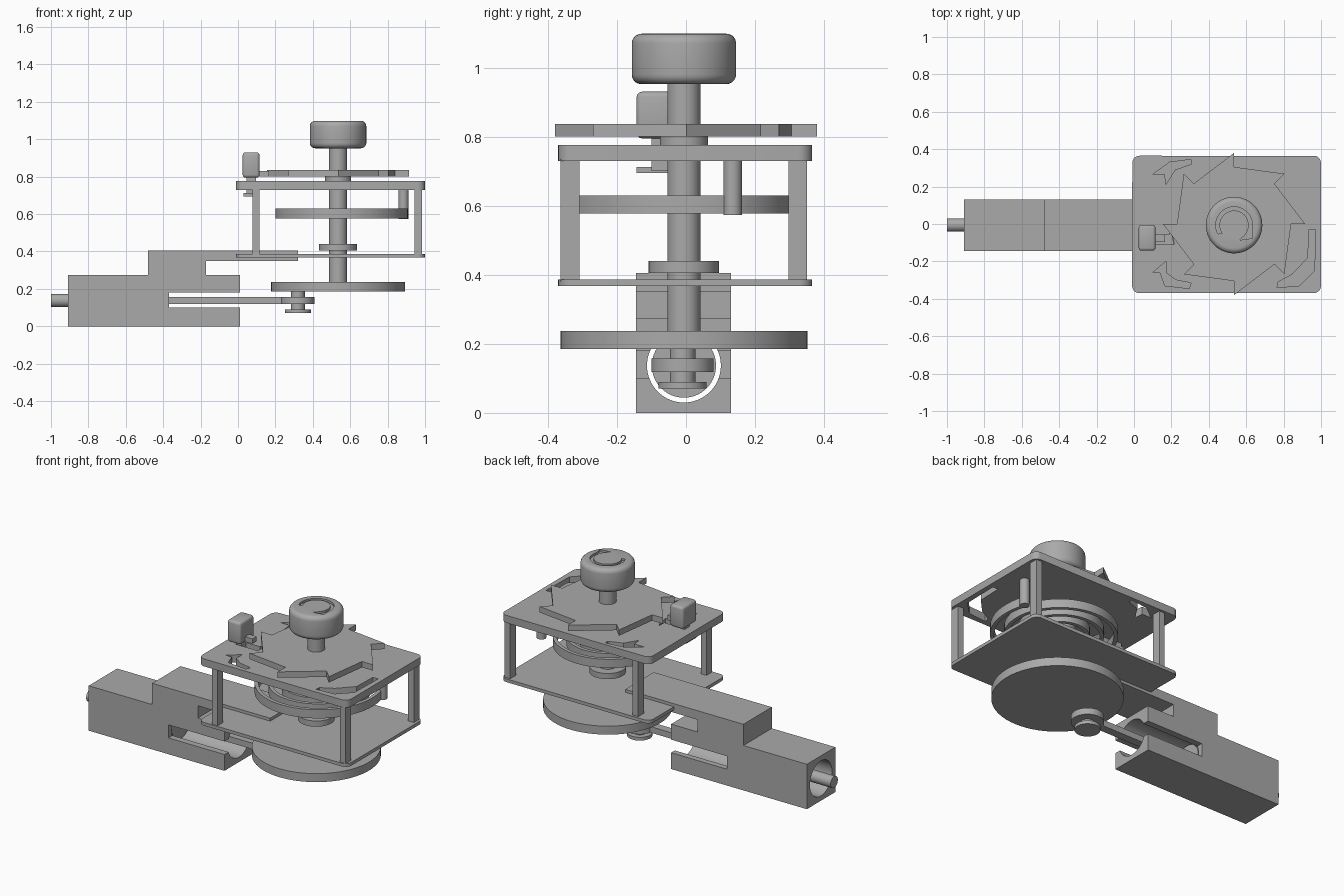
import bpy, bmesh, math
from math import cos, sin, pi, radians

cube = bpy.data.objects.get("Cube")
if cube:
    bpy.data.objects.remove(cube, do_unlink=True)

grey = bpy.data.materials.new("plain grey")
grey.use_nodes = True
grey.diffuse_color = (0.4, 0.4, 0.4, 1)
grey.node_tree.nodes["Principled BSDF"].inputs["Base Color"].default_value = (0.4, 0.4, 0.4, 1)

CY = -0.006          # centre line of the mechanism
SHAFT = (0.535, CY)  # vertical axis
PIN = (0.32, -0.01)  # crank pin axis


def finish(name, bm):
    bmesh.ops.recalc_face_normals(bm, faces=bm.faces)
    mesh = bpy.data.meshes.new(name)
    bm.to_mesh(mesh)
    bm.free()
    mesh.materials.append(grey)
    obj = bpy.data.objects.new(name, mesh)
    bpy.context.collection.objects.link(obj)
    return obj


def prism(name, points, low, high, axis="z"):
    """Extrude an outline along z, or an x-z outline along y."""
    bm = bmesh.new()

    def place(p, h):
        return (p[0], p[1], h) if axis == "z" else (p[0], h, p[1])
    face = bm.faces.new([bm.verts.new(place(p, low)) for p in points])
    up = (0, 0, high - low) if axis == "z" else (0, high - low, 0)
    new = bmesh.ops.extrude_face_region(bm, geom=[face])["geom"]
    bmesh.ops.translate(bm, vec=up, verts=[v for v in new if isinstance(v, bmesh.types.BMVert)])
    return finish(name, bm)


def box(name, x0, x1, y0, y1, z0, z1):
    return prism(name, [(x0, y0), (x1, y0), (x1, y1), (x0, y1)], z0, z1)


def circle(center, r, start=0, end=2 * pi, n=64):
    return [(center[0] + r * cos(start + (end - start) * i / n),
             center[1] + r * sin(start + (end - start) * i / n)) for i in range(n)]


def disc(name, center, r, low, high):
    return prism(name, circle(center, r), low, high)


def rod_x(name, r, x0, x1, z=0.137):
    obj = prism(name, circle((0, 0), r), x0, x1)
    for v in obj.data.vertices:
        x, y, h = v.co
        v.co = (h, x + CY, y + z)
    return obj


def bake(obj):
    mesh = bpy.data.meshes.new_from_object(
        obj.evaluated_get(bpy.context.evaluated_depsgraph_get()))
    obj.modifiers.clear()
    obj.data = mesh


def cut(obj, *cutters):
    for cutter in cutters:
        mod = obj.modifiers.new("cut", "BOOLEAN")
        mod.operation, mod.solver, mod.object = "DIFFERENCE", "EXACT", cutter
        bpy.context.view_layer.update()
        bake(obj)
        bpy.data.objects.remove(cutter, do_unlink=True)


def bevel(obj, width, segments):
    mod = obj.modifiers.new("bevel", "BEVEL")
    mod.width, mod.segments, mod.angle_limit = width, segments, radians(50)
    bpy.context.view_layer.update()
    bake(obj)


# Cylinder block: stepped side profile with slot, bored through along x
block = prism("cylinder_block", [
    (-0.91, 0), (0.01, 0), (0.01, 0.1), (-0.37, 0.1), (-0.37, 0.18), (0.01, 0.18),
    (0.01, 0.275), (-0.17, 0.275), (-0.17, 0.35), (0.32, 0.35), (0.32, 0.405),
    (-0.48, 0.405), (-0.48, 0.275), (-0.91, 0.275)], -0.145, 0.13, "y")
cut(block, rod_x("bore_cutter", 0.107, -1.2, 0.2))

# Piston, its stem and the connecting rod
rod_x("piston", 0.093, -0.6, -0.38)
rod_x("piston_stem", 0.035, -1.0, -0.58, 0.138)
box("connecting_rod", -0.4, 0.27, -0.035, 0.015, 0.12, 0.157)
disc("rod_big_end", PIN, 0.09, 0.118, 0.157)
disc("crank_pin", PIN, 0.037, 0.08, 0.19)
disc("crank_pin_washer", PIN, 0.07, 0.07, 0.09)

# Shaft with crank disc and collars
disc("shaft", SHAFT, 0.048, 0.22, 0.97)
disc("crank_disc", SHAFT, 0.358, 0.185, 0.237)
disc("lower_collar", SHAFT, 0.102, 0.405, 0.44)
disc("upper_collar", SHAFT, 0.07, 0.772, 0.802)


# Frame plates with rounded corners
def plate(name, low, high, r=0.04):
    outline = []
    for k, (x, y) in enumerate([(1, 0.365), (-0.01, 0.365), (-0.01, -0.37), (1, -0.37)]):
        sx, sy = (-1 if x > 0.5 else 1), (-1 if y > 0 else 1)
        outline += circle((x + sx * r, y + sy * r), r, k * pi / 2, (k + 1) * pi / 2, 8)
    return prism(name, outline, low, high)


plate("bottom_plate", 0.367, 0.387)
top = plate("top_plate", 0.73, 0.776)
slots = [
    [(0.97, -0.03), (0.935, -0.03), (0.93, -0.18), (0.845, -0.27), (0.77, -0.31),
     (0.765, -0.34), (0.885, -0.33), (0.965, -0.25)],
    [(0.305, 0.345), (0.305, 0.32), (0.22, 0.29), (0.17, 0.21), (0.165, 0.265),
     (0.1, 0.265), (0.19, 0.33)],
    [(0.1, -0.26), (0.17, -0.2), (0.17, -0.26), (0.225, -0.3), (0.305, -0.315),
     (0.295, -0.345), (0.165, -0.33), (0.14, -0.26)],
    [(0.06, -0.06), (0.19, -0.06), (0.19, -0.01), (0.205, -0.04), (0.215, -0.11), (0.06, -0.11)]]
cut(top, *[prism("slot_cutter", s, 0.6, 0.9) for s in slots])

# Corner posts
for side, x in (("right", 0.078), ("left", 0.945)):
    for end, y in (("front", -0.363), ("back", 0.297)):
        box(f"{end}_{side}_post", x, x + 0.038, y, y + 0.054, 0.38, 0.735)

# Spiral spring and its anchor
turns, r_end, pitch, thick = 4.3, 0.378, 0.076, 0.022
end_angle = radians(22)
steps = 240
outer, inner = [], []
for i in range(steps + 1):
    back = turns * 2 * pi * (1 - i / steps)
    r, a = r_end - pitch * back / (2 * pi), end_angle - back
    for side, rr in ((outer, r), (inner, r - thick)):
        side.append((SHAFT[0] + rr * cos(a), SHAFT[1] + rr * sin(a)))
prism("spiral_spring", outer + inner[::-1], 0.577, 0.63)
disc("spring_anchor", (0.885, 0.135), 0.027, 0.573, 0.74)

# Ratchet wheel with eight saw teeth
teeth = []
for k in range(8):
    a = pi / 2 - k * pi / 4
    for r in (0.38, 0.305):
        teeth.append((SHAFT[0] + r * cos(a), r * sin(a)))
prism("ratchet_wheel", teeth, 0.8, 0.836)

# Release button
button = box("release_button", 0.025, 0.115, -0.143, -0.005, 0.795, 0.93)
bevel(button, 0.015, 3)
box("button_stem", 0.045, 0.095, -0.1, -0.05, 0.7, 0.81)
box("button_foot", 0.03, 0.08, -0.143, -0.05, 0.695, 0.712)
box("release_pawl", 0.1, 0.165, -0.095, -0.055, 0.8, 0.83)

# Knob with a rounded rim and an engraved turning arrow
knob = disc("knob", SHAFT, 0.151, 0.952, 1.098)
bevel(knob, 0.028, 5)
start, end = radians(-50), radians(215)
arc = circle(SHAFT, 0.098, start, end, 40) + circle(SHAFT, 0.078, end, start, 40)
x, y = SHAFT
head = [(x + 0.03, y - 0.08), (x + 0.1, y - 0.07), (x + 0.095, y - 0.02)]
cut(knob, prism("arc_cutter", arc, 1.085, 1.2), prism("head_cutter", head, 1.085, 1.2))

# Smooth round surfaces, keep edges sharp
bpy.ops.object.select_all(action="DESELECT")
parts = [o for o in bpy.context.collection.objects if o.type == "MESH"]
for o in parts:
    o.select_set(True)
bpy.context.view_layer.objects.active = parts[0]
bpy.ops.object.shade_smooth_by_angle(angle=radians(30))
